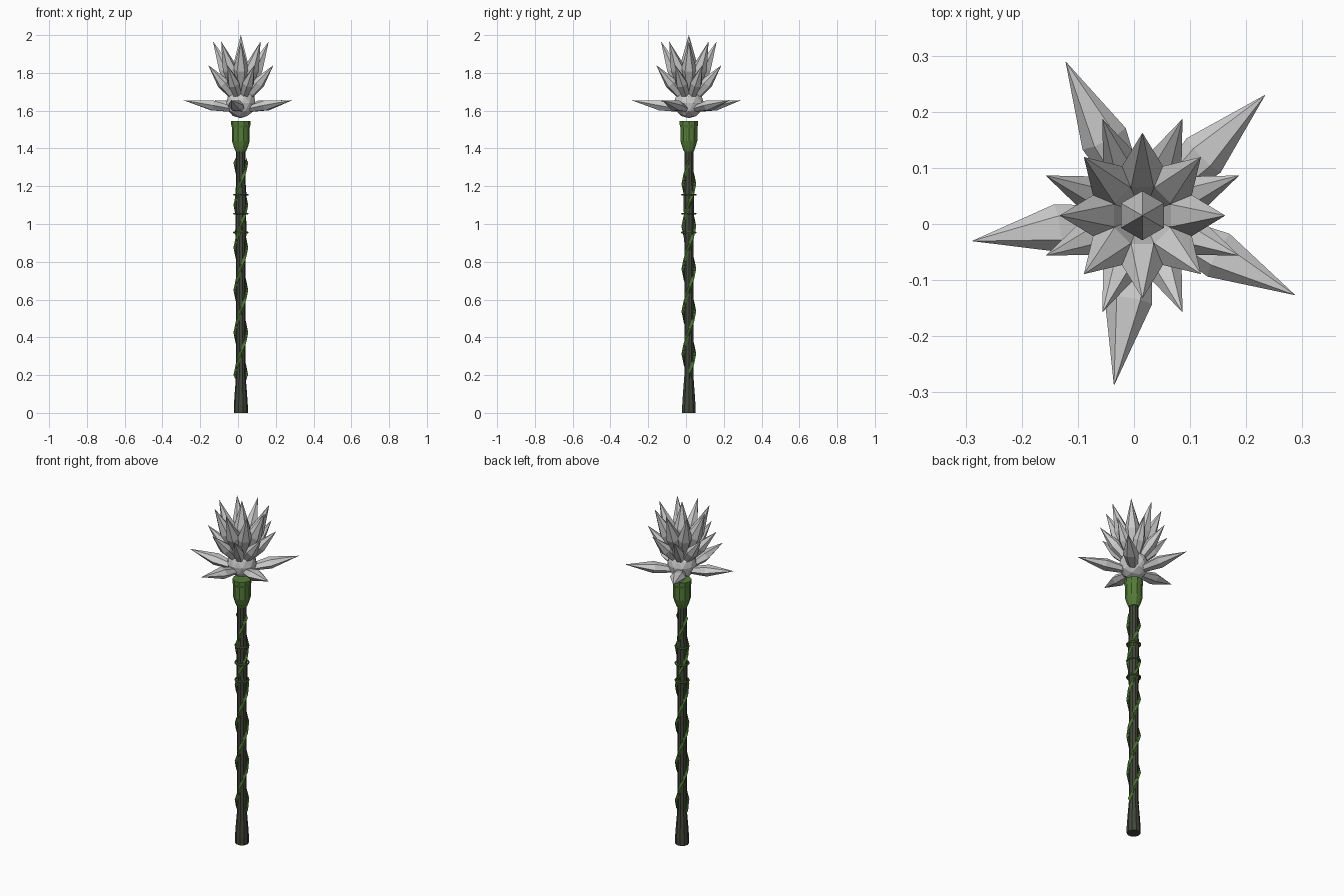
import bpy, bmesh, math
from mathutils import Vector

if "Cube" in bpy.data.objects:
    bpy.data.objects.remove(bpy.data.objects["Cube"])

C = 0.015  # staff axis offset so the uneven petals are centred


def material(name, rgb):
    m = bpy.data.materials.new(name)
    m.diffuse_color = (*rgb, 1)
    m.use_nodes = True
    m.node_tree.nodes["Principled BSDF"].inputs["Base Color"].default_value = m.diffuse_color
    return m


BARK = material("bark", (0.055, 0.062, 0.042))
GREEN = material("green", (0.09, 0.2, 0.04))
VINE = material("vine_green", (0.06, 0.15, 0.03))


def finish(bm, name, mat=None):
    bmesh.ops.recalc_face_normals(bm, faces=bm.faces)
    me = bpy.data.meshes.new(name)
    bm.to_mesh(me)
    bm.free()
    ob = bpy.data.objects.new(name, me)
    ob.location = (C, C, 0)
    if mat:
        me.materials.append(mat)
    bpy.context.collection.objects.link(ob)
    return ob


def skin(bm, rings, caps=True):
    loops = [[bm.verts.new(p) for p in r] for r in rings]
    n = len(loops[0])
    for a, b in zip(loops, loops[1:]):
        for i in range(n):
            j = (i + 1) % n
            bm.faces.new((a[i], a[j], b[j], b[i]))
    if caps:
        bm.faces.new(loops[0][::-1])
        bm.faces.new(loops[-1])


def lathe(name, profile, sides, mat):
    bm = bmesh.new()
    skin(bm, [[(r * math.cos(math.tau * i / sides), r * math.sin(math.tau * i / sides), z)
               for i in range(sides)] for r, z in profile])
    return finish(bm, name, mat)


def crystal(name, base, tip, wide, side_r, thick_r, base_r):
    """Six-sided spike: narrow base, wide waist, pointed tip."""
    base, tip = Vector(base), Vector(tip)
    axis = tip - base
    d = axis.normalized()
    side = Vector((0, 0, 1)).cross(d)
    side = side.normalized() if side.length > 1e-4 else Vector((0, 1, 0))
    up = d.cross(side)
    bm = bmesh.new()

    def ring(t, k):
        return [base + axis * t + side * side_r * k * math.cos(math.tau * i / 6)
                + up * thick_r * k * math.sin(math.tau * i / 6) for i in range(6)]
    skin(bm, [ring(0, base_r), ring(wide, 1), ring(1, 0.01)])
    finish(bm, name)


def crown(name, count, start, r, z, base_z, *shape):
    for k in range(count):
        a = math.radians(start + 360 * k / count)
        crystal(f"{name}_{k + 1}", (0, 0, base_z),
                (r * math.cos(a), r * math.sin(a), z), *shape)


# staff with flared foot, grip and collar
lathe("staff", [(0.037, 0), (0.037, 0.04), (0.033, 0.1), (0.025, 0.2), (0.025, 0.9),
                (0.03, 0.95), (0.028, 1.05), (0.03, 1.15), (0.025, 1.22), (0.025, 1.4)], 10, BARK)
# green socket under the bloom
lathe("socket", [(0.028, 1.385), (0.038, 1.41), (0.047, 1.44),
                 (0.047, 1.51), (0.051, 1.525), (0.051, 1.545)], 10, GREEN)

# binding rings
for k, z in enumerate((0.955, 1.055, 1.155)):
    bpy.ops.mesh.primitive_torus_add(location=(C, C, z), major_radius=0.036, minor_radius=0.005,
                                     major_segments=12, minor_segments=6)
    bpy.context.object.name = f"binding_{k + 1}"
    bpy.context.object.data.materials.append(GREEN)


# two vines winding up the staff: tall bark strip plus a thin green edge
def helix(name, start, half_h, half_w, radius, mat):
    bm = bmesh.new()
    rings = []
    for i in range(21):
        a = start + math.tau * i / 8
        z = 0.2 + 0.45 * i / 8
        e = Vector((math.cos(a), math.sin(a), 0))
        p = e * radius + Vector((0, 0, z))
        rings.append([p + e * half_w * u + Vector((0, 0, half_h * v))
                      for u, v in ((1, 0), (0, 1), (-1, 0), (0, -1))])
    skin(bm, rings)
    finish(bm, name, mat)


for k in range(2):
    helix(f"vine_strip_{k + 1}", math.pi * (k + 1), 0.026, 0.007, 0.029, VINE)
    helix(f"vine_{k + 1}", math.pi * (k + 1), 0.009, 0.004, 0.035, GREEN)

# bloom core and crystal rings
bm = bmesh.new()
bmesh.ops.create_icosphere(bm, subdivisions=2, radius=0.08)
bmesh.ops.translate(bm, verts=bm.verts, vec=(0, 0, 1.64))
finish(bm, "bloom_core")
crown("outer_petal", 5, 44.5, 0.306, 1.655, 1.6, 0.5, 0.043, 0.03, 0.4)
crown("middle_crystal", 8, 22.5, 0.186, 1.84, 1.63, 0.55, 0.033, 0.033, 0.45)
crown("upper_crystal", 8, 0, 0.147, 1.965, 1.64, 0.56, 0.04, 0.04, 0.45)
crystal("centre_crystal", (0, 0, 1.64), (0, 0, 2.0), 0.58, 0.044, 0.044, 0.5)
